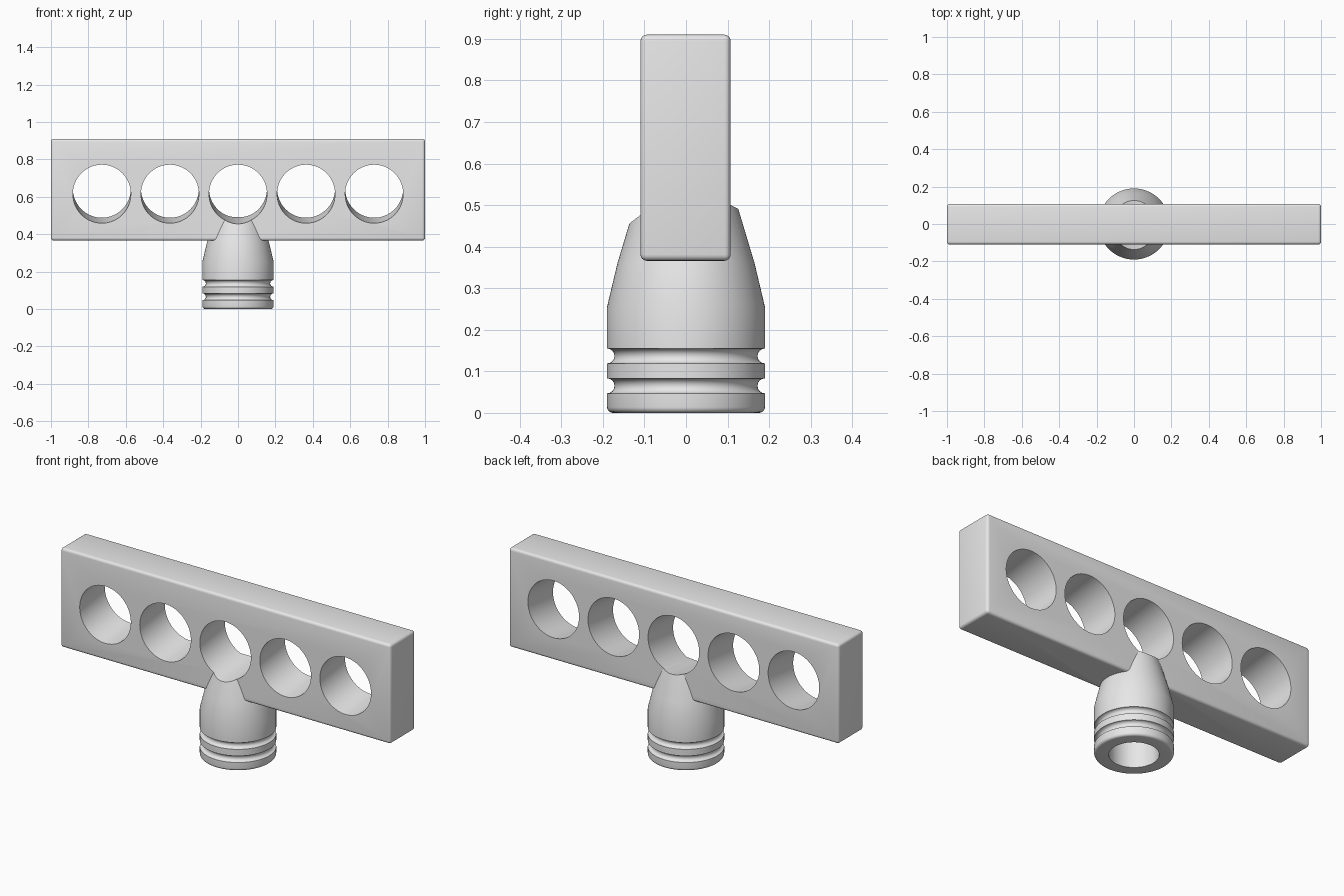
import bpy, bmesh, math

old = bpy.data.objects.get("Cube")
if old:
    bpy.data.objects.remove(old, do_unlink=True)

TILT = math.radians(7.7)
HOLE_R = 0.155
PEG_R = 0.19

grey = bpy.data.materials.new("plain grey")
grey.use_nodes = True
grey.diffuse_color = (0.8, 0.8, 0.8, 1)
grey.node_tree.nodes["Principled BSDF"].inputs["Base Color"].default_value = (0.8, 0.8, 0.8, 1)


def apply(obj, mod):
    bpy.ops.object.select_all(action="DESELECT")
    bpy.context.view_layer.objects.active = obj
    obj.select_set(True)
    bpy.ops.object.modifier_apply(modifier=mod.name)


def combine(obj, other, operation):
    """Boolean with another object, which is then removed."""
    mod = obj.modifiers.new("join", "BOOLEAN")
    mod.operation = operation
    mod.solver = "EXACT"
    mod.object = other
    apply(obj, mod)
    bpy.data.objects.remove(other, do_unlink=True)


def arc(r, z, radius, start, end, steps=8):
    """Arc points in the radius/height plane, angles in degrees."""
    angles = [math.radians(start + (end - start) * i / steps) for i in range(steps + 1)]
    return [(r + radius * math.cos(a), z + radius * math.sin(a)) for a in angles]


def lathe(name, profile, segments=72):
    """Closed solid of revolution; the profile starts and ends on the axis."""
    bm = bmesh.new()
    verts = [bm.verts.new((r, 0, z)) for r, z in profile]
    edges = [bm.edges.new(pair) for pair in zip(verts, verts[1:])]
    bmesh.ops.spin(bm, geom=verts + edges, cent=(0, 0, 0), axis=(0, 0, 1),
                   angle=math.tau, steps=segments, use_merge=True)
    bmesh.ops.remove_doubles(bm, verts=bm.verts, dist=0.0001)
    bmesh.ops.recalc_face_normals(bm, faces=bm.faces)
    mesh = bpy.data.meshes.new(name)
    bm.to_mesh(mesh)
    bm.free()
    obj = bpy.data.objects.new(name, mesh)
    bpy.context.collection.objects.link(obj)
    return obj


# Crossbar with rounded edges
bpy.ops.mesh.primitive_cube_add(size=1, location=(0, -0.001, 0.638))
bar = bpy.context.object
bar.name = "holder_bar"
bar.scale = (2, 0.217, 0.544)
bpy.ops.object.transform_apply(location=True, rotation=False, scale=True)
bevel = bar.modifiers.new("rounding", "BEVEL")
bevel.width = 0.015
bevel.segments = 4
apply(bar, bevel)

# Tapered peg with a rounded foot and two ring grooves
profile = [(0, 0)] + arc(PEG_R - 0.014, 0.014, 0.014, -90, 0, 5)
for groove_z in (0.065, 0.137):
    profile += arc(PEG_R, groove_z, 0.018, 270, 90)
profile += [(PEG_R, 0.255), (0.165, 0.36), (0.123, 0.5), (0, 0.5)]
peg = lathe("peg", profile)
combine(bar, peg, "UNION")

# Blind socket in the underside of the peg
socket = lathe("socket_cutter", [(0, -0.1), (0.12, -0.1), (0.12, 0.3), (0, 0.3)])
combine(bar, socket, "DIFFERENCE")

# Five holes, rising towards the back
for i in range(-2, 3):
    bpy.ops.mesh.primitive_cylinder_add(
        vertices=72, radius=HOLE_R, depth=0.7, location=(i * 0.364, 0, 0.63),
        rotation=(TILT - math.pi / 2, 0, 0))
    combine(bar, bpy.context.object, "DIFFERENCE")

# Finish
bar.data.materials.clear()
bar.data.materials.append(grey)
for face in bar.data.polygons:
    face.material_index = 0
bpy.ops.object.select_all(action="DESELECT")
bpy.context.view_layer.objects.active = bar
bar.select_set(True)
bpy.ops.object.shade_smooth_by_angle(angle=math.radians(30))
